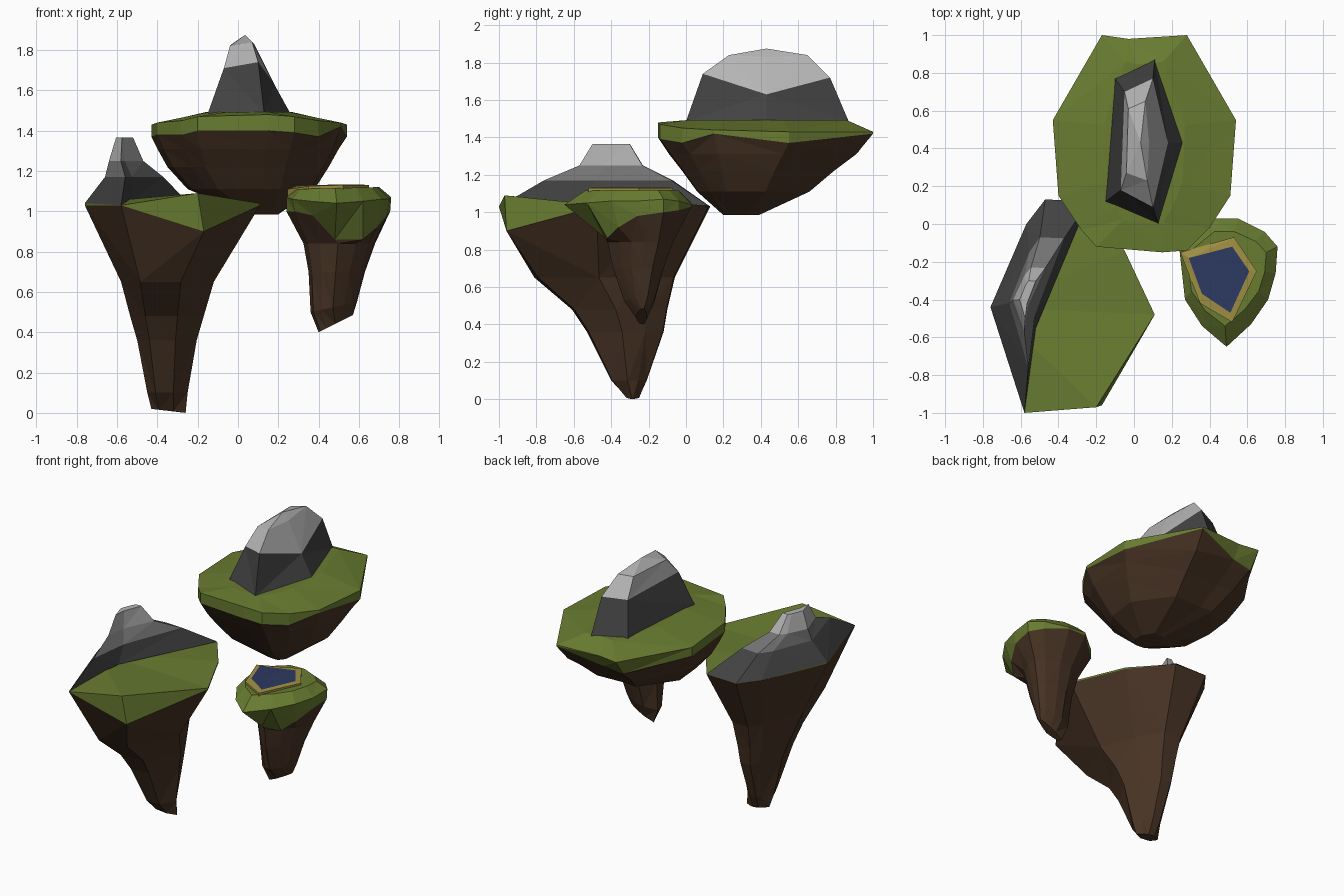
import bpy, bmesh


def material(name, rgb):
    m = bpy.data.materials.new(name)
    m.diffuse_color = (*rgb, 1)
    return m


GRASS = material("grass", (0.14, 0.20, 0.03))
SOIL = material("soil", (0.065, 0.034, 0.018))
DARK = material("dark_rock", (0.055, 0.055, 0.055))
MID = material("mid_rock", (0.17, 0.17, 0.17))
PALE = material("pale_rock", (0.46, 0.46, 0.46))
SAND = material("sand", (0.35, 0.28, 0.055))
WATER = material("water", (0.026, 0.042, 0.12))


def ring(outline, z):
    """Outline of (x, y) at one height, or one height per point."""
    zs = z if isinstance(z, (list, tuple)) else [z] * len(outline)
    return [(x, y, h) for (x, y), h in zip(outline, zs)]


def fit(outline, z, x0, x1, y0, y1, slope=0):
    """Outline stretched into a box, optionally tilted along x."""
    xs, ys = zip(*outline)
    out = []
    for x, y in outline:
        u = (x - min(xs)) / (max(xs) - min(xs))
        v = (y - min(ys)) / (max(ys) - min(ys))
        out.append((x0 + u * (x1 - x0), y0 + v * (y1 - y0), z + slope * u))
    return out


def loft(name, rings, mats, bottom=False, top=False):
    """Skin rings (counter-clockwise, low to high); mats gives one material per band."""
    bm = bmesh.new()
    vs = [[bm.verts.new(p) for p in r] for r in rings]
    n = len(rings[0])
    for k in range(len(rings) - 1):
        for i in range(n):
            j = (i + 1) % n
            f = bm.faces.new((vs[k][i], vs[k][j], vs[k + 1][j], vs[k + 1][i]))
            f.material_index = min(k, len(mats) - 1)
    if bottom:
        bm.faces.new(vs[0][::-1])
    if top:
        bm.faces.new(vs[-1]).material_index = len(mats) - 1
    bmesh.ops.remove_doubles(bm, verts=bm.verts[:], dist=0.0005)
    bmesh.ops.triangulate(bm, faces=[f for f in bm.faces if len(f.verts) > 3])
    me = bpy.data.meshes.new(name)
    bm.to_mesh(me)
    bm.free()
    for m in mats:
        me.materials.append(m)
    ob = bpy.data.objects.new(name, me)
    bpy.context.collection.objects.link(ob)
    return ob


# Left island: tall soil root, sloping grass with a drooping front lip
A = [(-.76, -.44), (-.58, -1.0), (-.20, -.97), (.11, -.48), (-.05, -.14),
     (-.24, .12), (-.47, .13), (-.57, 0)]
low = ring(A, [1.03, 1.03, .90, 1.03, 1.04, 1.03, 1.03, 1.03])
low[2] = (-.17, -.96, .90)
high = ring(A, [1.04, 1.03, 1.09, 1.04, 1.05, 1.03, 1.03, 1.03])
loft("left_island_soil", [fit(A, .02, -.43, -.26, -.32, -.25, -.02),
                          fit(A, .10, -.45, -.25, -.40, -.21),
                          fit(A, .36, -.50, -.205, -.53, -.12),
                          fit(A, .48, -.535, -.17, -.61, -.10),
                          fit(A, .65, -.58, -.12, -.81, -.06), low], [SOIL], bottom=True)
loft("left_island_grass", [low, high], [GRASS], top=True)

# Left island ridge in three tiers
RA = [(-.76, -.44), (-.58, -1.0), (-.52, -.55), (-.24, .12), (-.47, .13), (-.57, 0)]
loft("left_island_ridge", [ring(RA, [1.04, 1.03, 1.06, 1.035, 1.03, 1.03]),
                           fit(RA, 1.17, -.66, -.37, -.76, -.07),
                           fit(RA, 1.25, -.64, -.47, -.57, -.23),
                           fit(RA, 1.365, -.605, -.52, -.50, -.30)],
     [DARK, MID, PALE], top=True)

# Back island: shallow soil bowl and domed grass rim, drooping at the back left
B = [(-.43, .55), (-.40, .15), (-.28, -.03), (-.20, -.12), (.15, -.15), (.28, -.14),
     (.40, -.02), (.51, .15), (.54, .55), (.28, 1.0), (-.03, .98), (-.17, 1.0)]
rim = ring(B, [1.37, 1.38, 1.38, 1.40, 1.40, 1.39, 1.37, 1.42, 1.37, 1.42, 1.34, 1.32])
rim[10:] = [(-.03, .93, 1.34), (-.17, .92, 1.32)]
loft("back_island_soil", [fit(B, .985, .05, .20, .20, .39),
                          fit(B, 1.11, -.25, .38, .06, .66),
                          fit(B, 1.22, -.35, .45, -.02, .79),
                          fit(B, 1.31, -.40, .50, -.09, .91), rim], [SOIL], bottom=True)
loft("back_island_grass", [rim, ring(B, [1.43, 1.44, 1.45, 1.47, 1.48, 1.47, 1.45, 1.44,
                                         1.43, 1.43, 1.43, 1.43]),
                           fit(B, 1.492, -.16, .27, 0, .86)], [GRASS], top=True)

# Back island peak: dark base, pale cap with one low shoulder
loft("back_island_peak", [
    ring([(-.15, .12), (.13, 0), (.26, .43), (.11, .87), (-.10, .77)], 1.485),
    ring([(-.07, .18), (.10, .09), (.18, .43), (.10, .77), (-.05, .70)],
         [1.71, 1.74, 1.63, 1.72, 1.71]),
    ring([(-.04, .27), (.07, .23), (.08, .43), (.06, .65), (-.03, .61)],
         [1.82, 1.84, 1.83, 1.84, 1.83]),
    ring([(.035, .43)] * 5, 1.875)], [DARK, PALE])

# Small island: tilted soil root, grass cap with a lip hanging low in front
C = [(.24, -.13), (.27, -.40), (.36, -.54), (.49, -.65), (.62, -.53), (.71, -.40),
     (.75, -.26), (.76, -.12), (.69, -.04), (.55, .03), (.42, .03)]
lip = [(.24, -.13), (.28, -.37), (.37, -.48), (.48, -.43), (.62, -.42), (.69, -.36),
       (.74, -.26), (.755, -.12), (.69, -.04), (.55, .03), (.42, .03)]
lip = ring(lip, [1.0, 1.0, .98, .86, .86, .92, .98, 1.0, 1.01, 1.03, 1.03])
loft("small_island_soil", [fit(C, .40, .40, .57, -.27, -.21, .085),
                           fit(C, .50, .36, .59, -.33, -.17, .05),
                           fit(C, .70, .35, .63, -.39, -.12),
                           fit(C, .84, .325, .68, -.42, -.07), lip], [SOIL], bottom=True)
loft("small_island_grass", [lip, ring(C, [1.07, 1.06, 1.05, 1.04, 1.05, 1.06, 1.06, 1.07,
                                          1.06, 1.04, 1.05]),
                            fit(C, 1.11, .28, .70, -.54, -.04, .01)], [GRASS], top=True)

# Pond with a sandy shore, almost flush with the grass
shore = [(.245, -.15), (.35, -.42), (.52, -.52), (.65, -.25), (.53, -.07)]
pond = [(.29, -.18), (.36, -.37), (.51, -.47), (.61, -.25), (.52, -.12)]
edge = ring(pond, [1.125, 1.13, 1.133, 1.133, 1.133])
loft("pond_shore", [ring(shore, [1.07, 1.09, 1.09, 1.10, 1.10]),
                    ring(shore, [1.11, 1.125, 1.13, 1.13, 1.13]), edge], [SAND])
loft("pond_water", [[(x, y, z - .005) for x, y, z in edge], edge], [WATER], top=True)
